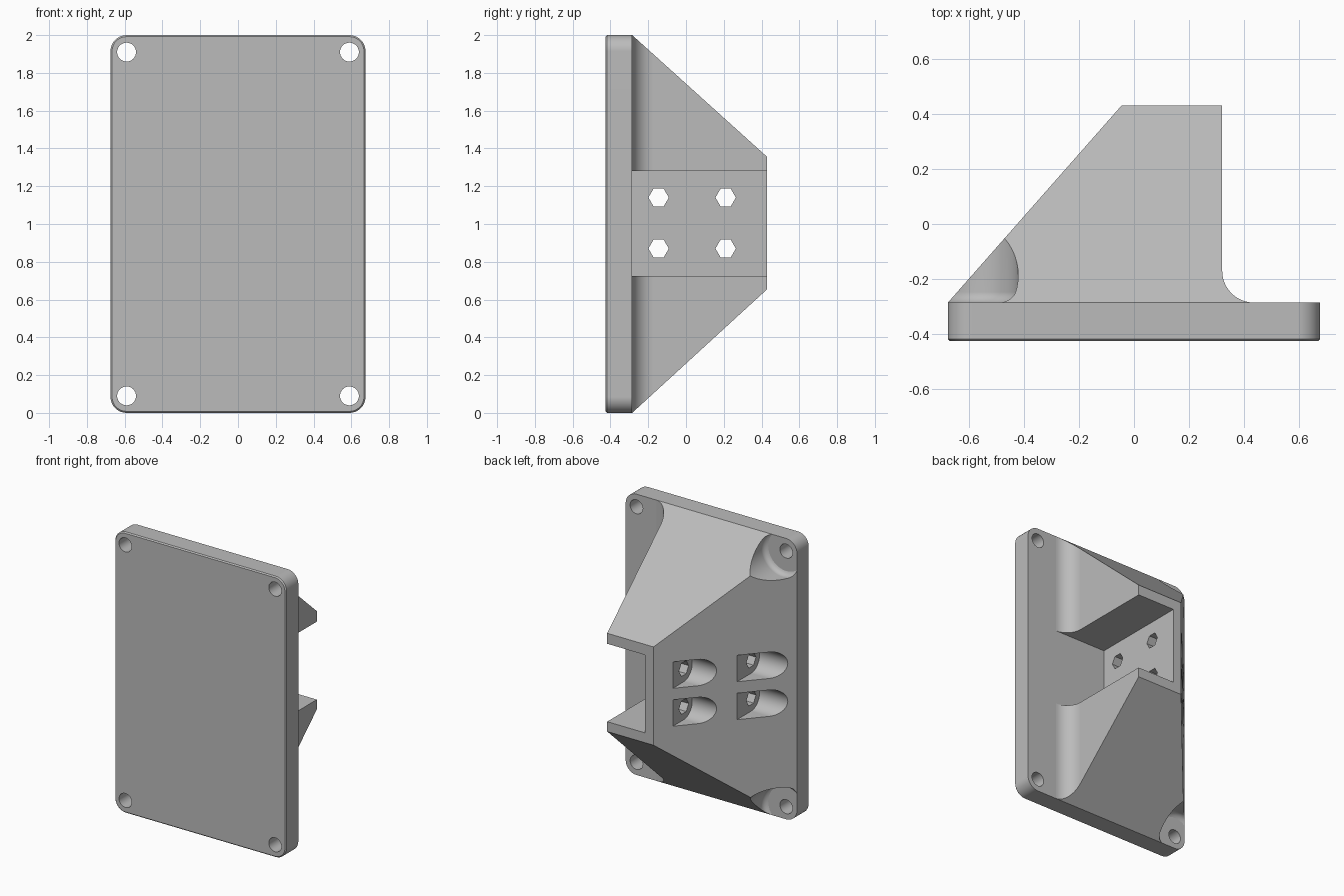
import bpy, bmesh, math

old = bpy.data.objects.get("Cube")
if old:
    bpy.data.objects.remove(old, do_unlink=True)

grey = bpy.data.materials.new("plain_grey")
grey.use_nodes = True
grey.diffuse_color = (0.5, 0.5, 0.5, 1)
grey.node_tree.nodes["Principled BSDF"].inputs["Base Color"].default_value = (0.5, 0.5, 0.5, 1)

AXES = {
    "x": lambda u, v, w: (w, u, v),
    "y": lambda u, v, w: (u, w, v),
    "z": lambda u, v, w: (u, v, w),
}


def arc(cu, cv, r, start, end, n):
    """Points along an arc, angles in degrees."""
    angles = [math.radians(start + (end - start) * i / n) for i in range(n + 1)]
    return [(cu + r * math.cos(a), cv + r * math.sin(a)) for a in angles]


def prism(name, points, axis, low, high, bevel=0, segments=1):
    """Extrude a profile along an axis, optionally bevelling the low rim."""
    place = AXES[axis]
    bm = bmesh.new()
    bottom = [bm.verts.new(place(u, v, low)) for u, v in points]
    top = [bm.verts.new(place(u, v, high)) for u, v in points]
    bm.faces.new(bottom)
    bm.faces.new(top)
    n = len(points)
    for i in range(n):
        j = (i + 1) % n
        bm.faces.new((bottom[i], bottom[j], top[j], top[i]))
    bmesh.ops.recalc_face_normals(bm, faces=bm.faces[:])
    if bevel:
        rim = set(bottom)
        edges = [e for e in bm.edges if all(v in rim for v in e.verts)]
        bmesh.ops.bevel(bm, geom=edges, offset=bevel, segments=segments,
                        profile=0.5, affect="EDGES")
    mesh = bpy.data.meshes.new(name)
    bm.to_mesh(mesh)
    bm.free()
    mesh.materials.append(grey)
    obj = bpy.data.objects.new(name, mesh)
    bpy.context.collection.objects.link(obj)
    return obj


def make_active(obj):
    bpy.ops.object.select_all(action="DESELECT")
    obj.select_set(True)
    bpy.context.view_layer.objects.active = obj


def combine(target, tool, operation="DIFFERENCE"):
    """Apply a boolean and discard the tool."""
    tool.hide_render = True
    mod = target.modifiers.new("shape", "BOOLEAN")
    mod.operation = operation
    mod.solver = "EXACT"
    mod.object = tool
    make_active(target)
    bpy.ops.object.modifier_apply(modifier=mod.name)
    bpy.data.objects.remove(tool, do_unlink=True)


HALF_W, FRONT, BACK, TIP = 0.675, -0.425, -0.285, 0.43
HOLE_X, HOLE_Z = 0.59, (0.09, 1.91)

# Rounded mounting plate with four corner holes
R = 0.085
outline = []
for cx, cz, start in ((1, 1, 0), (-1, 1, 90), (-1, -1, 180), (1, -1, 270)):
    outline += arc(cx * (HALF_W - R), 1 + cz * (1 - R), R, start, start + 90, 8)
plate = prism("mounting_plate", outline, "y", FRONT, BACK, bevel=0.008)
for x in (-HOLE_X, HOLE_X):
    for z in HOLE_Z:
        combine(plate, prism("hole_cutter", arc(x, z, 0.05, 0, 360, 32)[:-1], "y", -1, 1))

# Bracket body: sloped on one side, filleted into the plate on the other
side = [(-HALF_W, BACK), (-0.045, TIP), (0.32, TIP)]
side += arc(0.435, -0.17, 0.115, 180, 270, 12)
bracket = prism("sloped_bracket", side, "z", -0.5, 2.5)


def slope(y):
    """Height of the lower slanted face at a given depth."""
    return 0.655 * (y - BACK) / (TIP - BACK)


near, far = -0.5, 0.6
taper = [(near, slope(near)), (near, 2 - slope(near) * 0.985),
         (far, 2 - slope(far) * 0.985), (far, slope(far))]
combine(bracket, prism("taper", taper, "x", -1, 1), "INTERSECT")

# Open channel through the straight side
channel = [(-0.5, 0.725), (1, 0.725), (1, 1.28), (-0.5, 1.28)]
combine(bracket, prism("channel_cutter", channel, "x", 0.02, 1))

# Rounded clearances around the two covered plate holes
for z in HOLE_Z:
    ring = arc(-HOLE_X, z, 0.17, 0, 360, 48)[:-1]
    combine(bracket, prism("clearance_cutter", ring, "y", BACK - 0.002, 1, 0.04, 6))

# Hexagonal bolt holes with flat-bottomed recesses in the slope
for y, floor in ((-0.145, -0.412), (0.21, -0.13)):
    for z in (0.87, 1.14):
        r = 0.094
        recess = [(y + 0.3, z - r), (y + 0.3, z + r)] + arc(y, z, r, 90, 270, 20)
        combine(bracket, prism("recess_cutter", recess, "x", -1, floor))
        hexagon = arc(y, z, 0.054, 0, 360, 6)[:-1]
        combine(bracket, prism("hex_cutter", hexagon, "x", -0.8, 0.2))

# Smooth the rounded surfaces, keep edges crisp
for obj in (plate, bracket):
    make_active(obj)
    bpy.ops.object.shade_smooth_by_angle(angle=math.radians(30))
    normals = obj.modifiers.new("even_normals", "WEIGHTED_NORMAL")
    normals.keep_sharp = True
